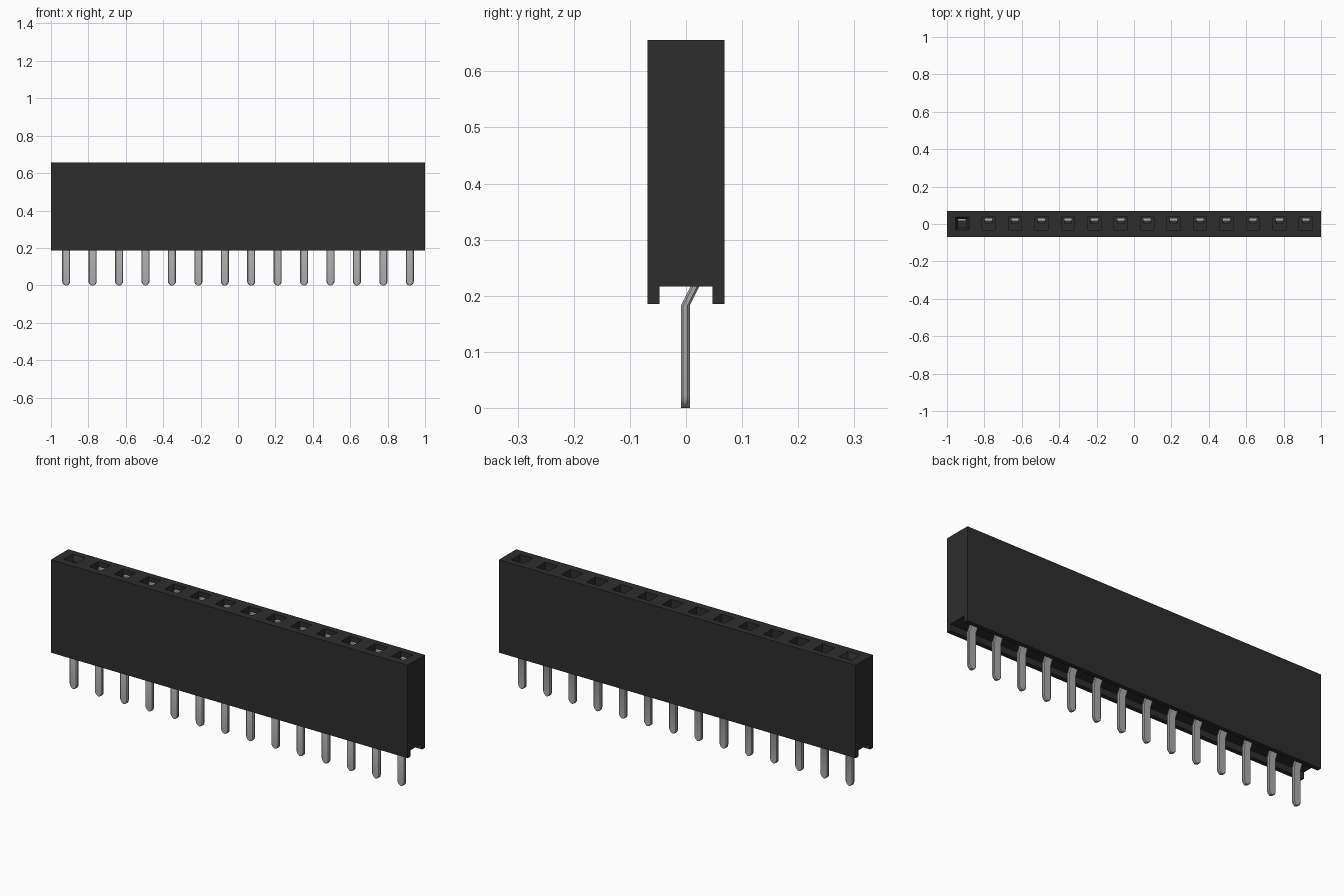
import bpy, bmesh, math

if "Cube" in bpy.data.objects:
    bpy.data.objects.remove(bpy.data.objects["Cube"], do_unlink=True)

COUNT, PITCH = 14, 0.1413
TOP = 0.656
XS = [(i - (COUNT - 1) / 2) * PITCH for i in range(COUNT)]


def material(name, value, metallic=0.0):
    m = bpy.data.materials.new(name)
    m.use_nodes = True
    m.diffuse_color = (value, value, value, 1)
    m.node_tree.nodes["Principled BSDF"].inputs["Base Color"].default_value = (value, value, value, 1)
    return m


def loft(bm, rings):
    """Skin a list of equal-length point rings and cap both ends."""
    vs = [[bm.verts.new(p) for p in ring] for ring in rings]
    n = len(vs[0])
    for a, b in zip(vs, vs[1:]):
        for i in range(n):
            j = (i + 1) % n
            bm.faces.new((a[i], a[j], b[j], b[i]))
    bm.faces.new(vs[0][::-1])
    bm.faces.new(vs[-1])


def finish(bm, name, mat):
    bmesh.ops.recalc_face_normals(bm, faces=bm.faces)
    me = bpy.data.meshes.new(name)
    bm.to_mesh(me)
    bm.free()
    me.materials.append(mat)
    ob = bpy.data.objects.new(name, me)
    bpy.context.collection.objects.link(ob)
    return ob


black = material("black plastic", 0.027)
grey = material("grey metal", 0.40)

# Housing: channelled profile run along x
half = [(0.069, TOP), (0.069, 0.185), (0.047, 0.185), (0.047, 0.217)]
profile = half + [(-y, z) for y, z in reversed(half)]
bm = bmesh.new()
loft(bm, [[(x, y, z) for y, z in profile] for x in (-1, 1)])
housing = finish(bm, "housing", black)

# Sockets: square wells, the first one with a tapered mouth
bm = bmesh.new()
for i, x in enumerate(XS):
    inner = 0.023 if i == 0 else 0.035
    rings = []
    for z, r in ((0.25, inner), (0.63, inner), (TOP, 0.035), (TOP + 0.02, 0.035)):
        rings.append([(x + sx * r, 0.003 + sy * r, z)
                      for sx, sy in ((-1, -1), (1, -1), (1, 1), (-1, 1))])
    loft(bm, rings)
cutter = finish(bm, "socket_cutter", black)
cutter.hide_render = True
mod = housing.modifiers.new("sockets", "BOOLEAN")
mod.operation = "DIFFERENCE"
mod.solver = "EXACT"
mod.object = cutter
bpy.context.view_layer.objects.active = housing
bpy.ops.object.modifier_apply(modifier=mod.name)
bpy.data.objects.remove(cutter, do_unlink=True)


def pin_ring(y, z, hw, ht=0.008):
    """Flat cross-section with chamfered corners."""
    c = min(0.004, hw * 0.5)
    corner = [(hw, ht - c), (hw - c, ht)]
    pts = corner + [(-a, b) for a, b in reversed(corner)]
    pts += [(-a, -b) for a, b in pts]
    return [(a, y + b, z) for a, b in pts]


def make_pin(name, path):
    """Rounded solder tip, cranked tail and spring contact in one strip."""
    w = 0.0215
    rings = []
    for k in range(1, 7):
        a = k * math.pi / 12
        rings.append(pin_ring(-0.001, w * (1 - math.cos(a)), w * math.sin(a)))
    rings[0] = [(x, y, 0) for x, y, z in rings[0]]
    rings += [pin_ring(y, z, w) for y, z in path]
    bm = bmesh.new()
    loft(bm, rings)
    ob = finish(bm, name, grey)
    bpy.ops.object.select_all(action="DESELECT")
    ob.select_set(True)
    bpy.context.view_layer.objects.active = ob
    bpy.ops.object.shade_smooth_by_angle(angle=math.radians(30))
    return ob


# Pins: the first contact stops lower than the rest
tail = [(-0.001, 0.183), (0.016, 0.217), (0.024, 0.235), (0.024, 0.45)]
first = make_pin("pin_1", tail)
first.location.x = XS[0]
pin = make_pin("pin_2", tail + [(0.010, 0.56), (0.024, 0.635)])
pin.location.x = XS[1]
for i in range(2, COUNT):
    ob = bpy.data.objects.new(f"pin_{i + 1}", pin.data)
    ob.location.x = XS[i]
    bpy.context.collection.objects.link(ob)
